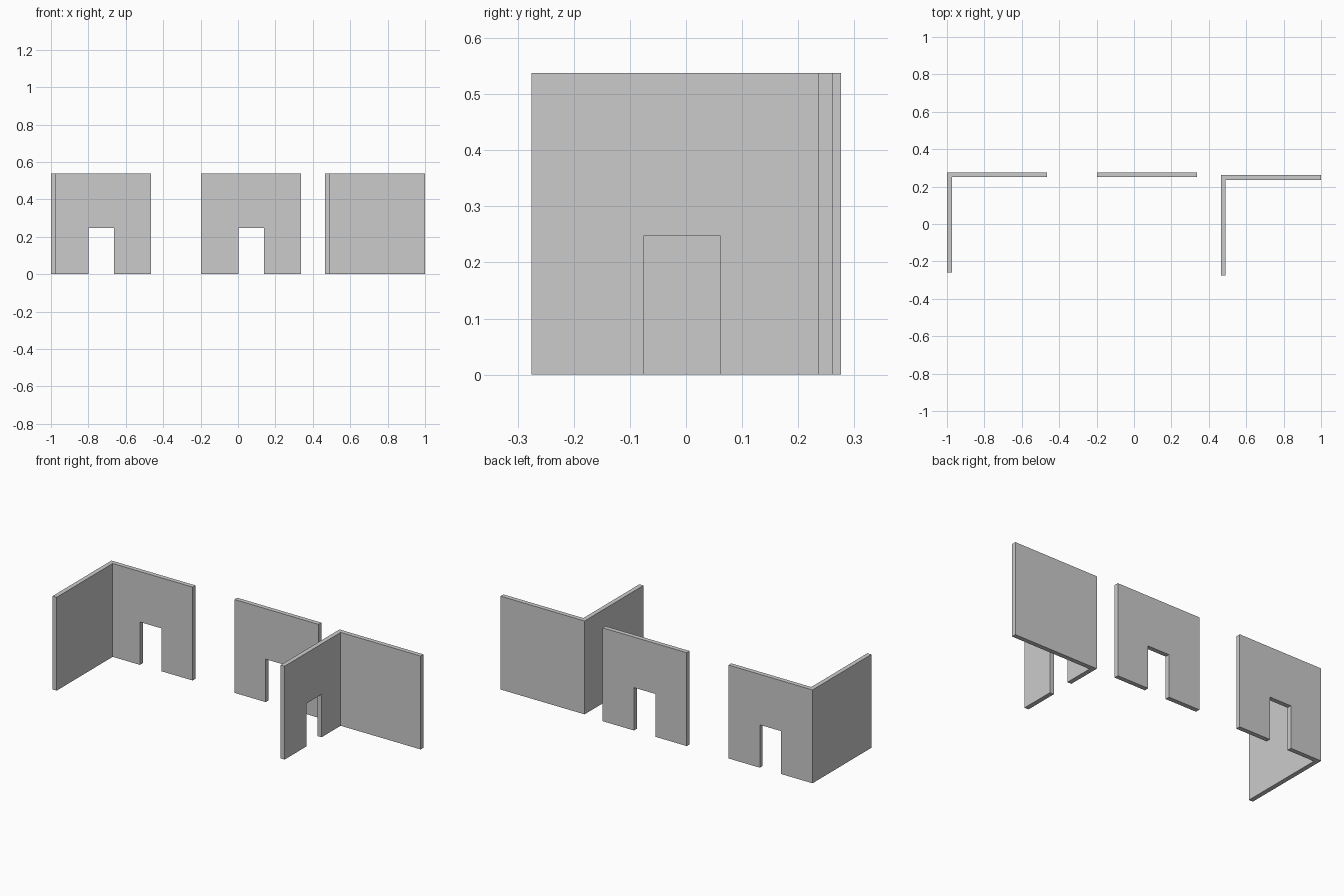
import bpy, bmesh

if "Cube" in bpy.data.objects:
    bpy.data.objects.remove(bpy.data.objects["Cube"])

H, T, L = 0.538, 0.026, 0.536       # wall height, thickness, length
DOOR_W, DOOR_H = 0.137, 0.247

grey = bpy.data.materials.new("wall grey")
grey.diffuse_color = (0.6, 0.6, 0.6, 1)
grey.use_nodes = True
grey.node_tree.nodes["Principled BSDF"].inputs["Base Color"].default_value = grey.diffuse_color


def prism(name, outline, z0, z1):
    """Extrude a plan outline from z0 to z1."""
    bm = bmesh.new()
    face = bm.faces.new([bm.verts.new((x, y, z0)) for x, y in outline])
    top = bmesh.ops.extrude_face_region(bm, geom=[face])["geom"]
    bmesh.ops.translate(bm, vec=(0, 0, z1 - z0),
                        verts=[v for v in top if isinstance(v, bmesh.types.BMVert)])
    bmesh.ops.recalc_face_normals(bm, faces=bm.faces)
    mesh = bpy.data.meshes.new(name)
    bm.to_mesh(mesh)
    bm.free()
    mesh.materials.append(grey)
    obj = bpy.data.objects.new(name, mesh)
    bpy.context.collection.objects.link(obj)
    return obj


def box_outline(x0, x1, y0, y1):
    return [(x0, y0), (x1, y0), (x1, y1), (x0, y1)]


def corner_outline(x, y):
    """L-shaped plan: back wall along x, side wall towards the front."""
    return [(x, y), (x, y - L), (x + T, y - L), (x + T, y - T),
            (x + L, y - T), (x + L, y)]


def cut_door(wall, cx, cy, along_x):
    """Cut a doorway through the wall, centred on (cx, cy)."""
    hx, hy = (DOOR_W / 2, T * 2) if along_x else (T * 2, DOOR_W / 2)
    cutter = prism("door_cutter", box_outline(cx - hx, cx + hx, cy - hy, cy + hy),
                   -0.1, DOOR_H)
    cutter.hide_render = True
    mod = wall.modifiers.new("doorway", "BOOLEAN")
    mod.operation, mod.solver, mod.object = "DIFFERENCE", "EXACT", cutter
    bpy.context.view_layer.objects.active = wall
    bpy.ops.object.modifier_apply(modifier=mod.name)
    bpy.data.objects.remove(cutter)


# Left corner, doorway in its back wall
left = prism("left_corner_wall", corner_outline(-1.0, 0.276), 0, H)
cut_door(left, -0.732, 0.276 - T / 2, True)

# Middle straight wall with doorway
middle = prism("middle_wall", box_outline(-0.198, 0.338, 0.276 - T, 0.276), 0, H)
cut_door(middle, 0.07, 0.276 - T / 2, True)

# Right corner, doorway in its side wall
right = prism("right_corner_wall", corner_outline(1.0 - L, 0.261), 0, H)
cut_door(right, 1.0 - L + T / 2, -0.007, False)
